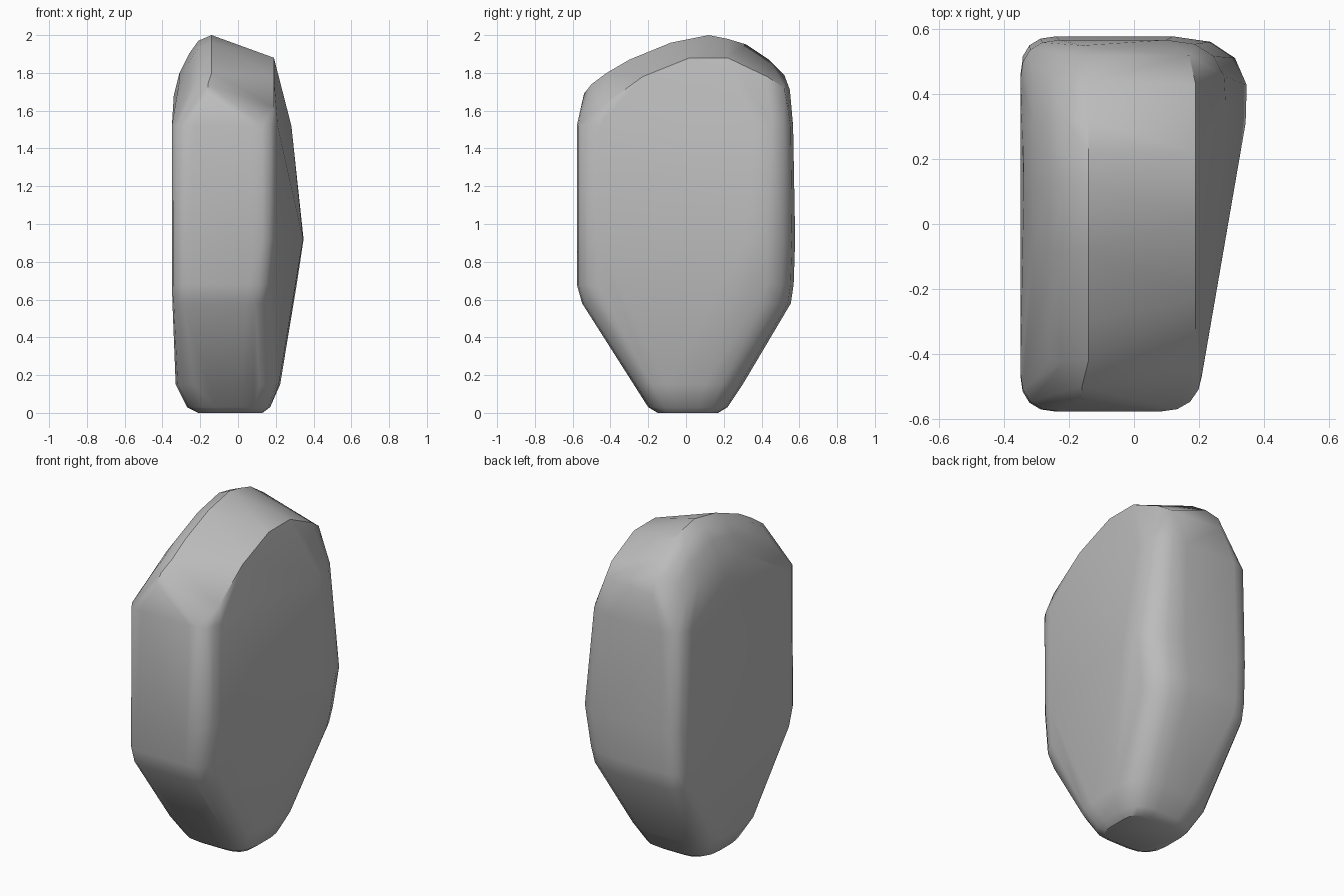
import bpy
import bmesh
from mathutils import Vector

default_cube = bpy.data.objects.get("Cube")
if default_cube:
    bpy.data.objects.remove(default_cube, do_unlink=True)


def make_material(name, colour):
    material = bpy.data.materials.new(name)
    material.use_nodes = True
    material.diffuse_color = colour
    shader = material.node_tree.nodes["Principled BSDF"]
    shader.inputs["Base Color"].default_value = colour
    shader.inputs["Roughness"].default_value = 0.8
    return material


def rounded_corner(corner, before, after, radius, steps=4):
    """Points of a soft corner between two straight sides."""
    start = corner + (before - corner).normalized() * radius
    end = corner + (after - corner).normalized() * radius
    points = []
    for step in range(steps + 1):
        t = step / steps
        points.append(start * (1 - t) ** 2 + corner * 2 * t * (1 - t) + end * t * t)
    return points


def section(z, left, right_front, right_back, front, back, soft, soft_back):
    """Horizontal slice: a four-sided outline with softened corners."""
    corners = [Vector((left, front, z)), Vector((right_front, front, z)),
               Vector((right_back, back, z)), Vector((left, back, z))]
    radii = [soft, soft, soft_back, soft]
    points = []
    for i, corner in enumerate(corners):
        points += rounded_corner(corner, corners[i - 1], corners[(i + 1) % 4], radii[i])
    return points


# Body slices: height, left, right at front, right at back, front, back, corner sizes
slices = [
    (0, -.21, .13, .13, -.15, .17, .1, .1),
    (.03, -.27, .17, .17, -.2, .22, .15, .15),
    (.15, -.33, .21, .23, -.275, .3, .17, .2),
    (.58, -.347, .15, .33, -.55, .555, .11, .25),
    (.68, -.35, .17, .35, -.578, .57, .11, .26),
    (.92, -.35, .19, .39, -.578, .578, .11, .27),
    (1.52, -.35, .2, .3, -.578, .567, .12, .2),
]
cloud = []
for values in slices:
    cloud += section(*values)

# Arched top: a ridge that rolls off softly towards the left side
ridge = [(-.42, 1.8), (-.3, 1.87), (-.08, 1.96), (.12, 2), (.22, 1.98),
         (.32, 1.95), (.44, 1.87)]
roll_off = [(-.14, 0), (-.21, .03), (-.26, .1), (-.31, .2), (-.34, .32)]
for y, z in ridge:
    cloud += [Vector((x, y, z - drop)) for x, drop in roll_off]

# Soft ends of the ridge
for y, z in [(-.5, 1.74), (-.54, 1.69), (.52, 1.79), (.55, 1.71)]:
    cloud.append(Vector((-.16, y, z)))

# Crisp upper edge of the slanted right side
for y, z in [(-.45, 1.62), (-.23, 1.78), (.02, 1.88), (.22, 1.88), (.43, 1.78), (.52, 1.72)]:
    cloud.append(Vector((.19 if y < .5 else .17, y, z)))

# Wrap the cloud in a solid stone
bm = bmesh.new()
for point in cloud:
    bm.verts.new(point)
bmesh.ops.convex_hull(bm, input=bm.verts[:])
bmesh.ops.delete(bm, geom=[v for v in bm.verts if not v.link_faces], context='VERTS')
bmesh.ops.dissolve_limit(bm, angle_limit=.02, verts=bm.verts[:], edges=bm.edges[:])
bmesh.ops.recalc_face_normals(bm, faces=bm.faces[:])

mesh = bpy.data.meshes.new("stone")
bm.to_mesh(mesh)
bm.free()
stone = bpy.data.objects.new("stone", mesh)
bpy.context.collection.objects.link(stone)
mesh.materials.append(make_material("stone grey", (.5, .5, .5, 1)))

# Smooth rounding with sharp edges kept
bpy.ops.object.select_all(action='DESELECT')
stone.select_set(True)
bpy.context.view_layer.objects.active = stone
bpy.ops.object.shade_smooth_by_angle(angle=.6)
